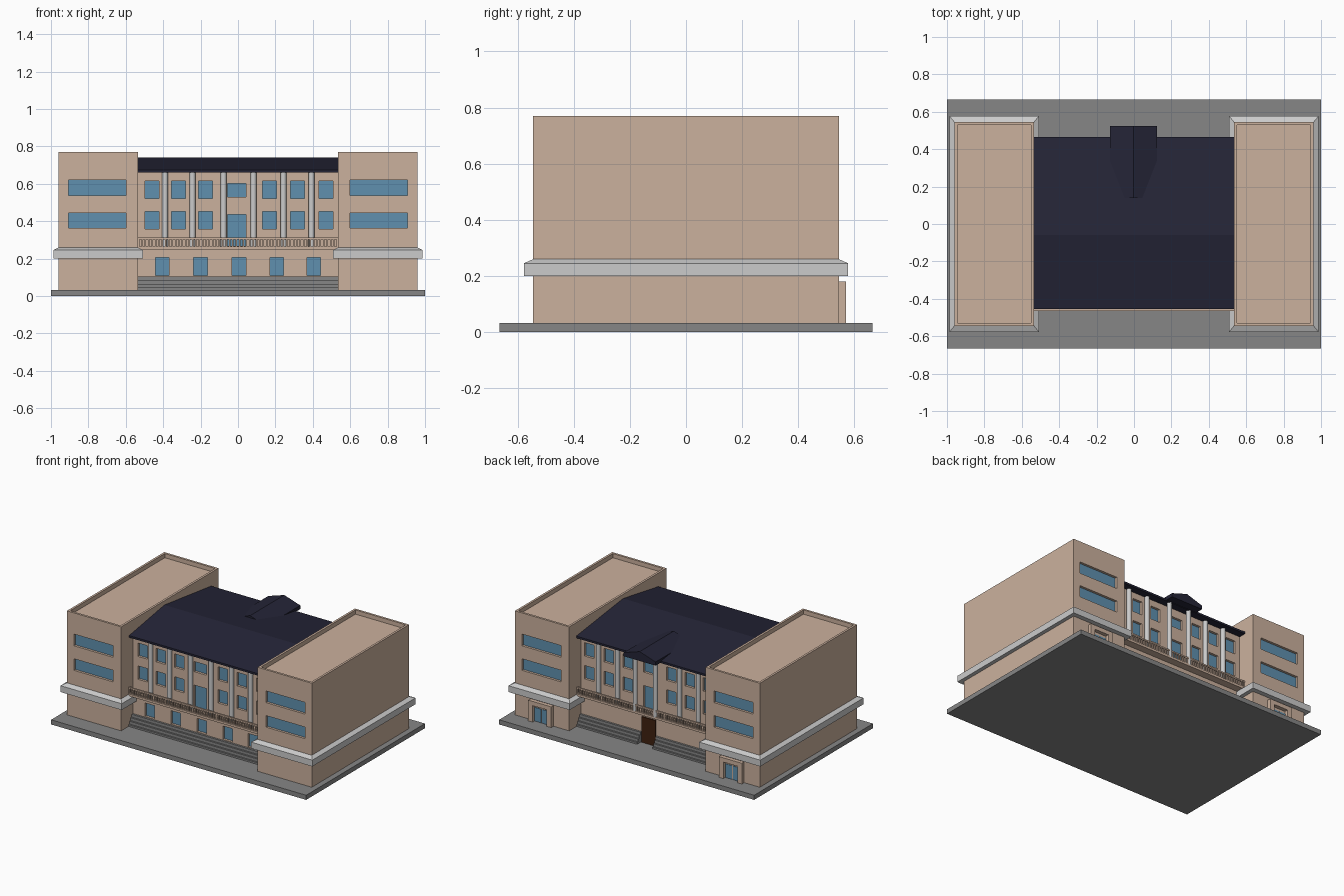
import bpy, bmesh
from mathutils import Matrix, Vector

if "Cube" in bpy.data.objects:
    bpy.data.objects.remove(bpy.data.objects["Cube"])


def material(name, rgb):
    m = bpy.data.materials.new(name)
    m.diffuse_color = (*rgb, 1)
    m.use_nodes = True
    m.node_tree.nodes["Principled BSDF"].inputs["Base Color"].default_value = m.diffuse_color
    return m


TAN = material("tan_plaster", (0.60, 0.44, 0.34))
BLUE = material("blue_glass", (0.115, 0.28, 0.43))
NAVY = material("navy_roof", (0.018, 0.018, 0.038))
PAVE = material("paving", (0.24, 0.24, 0.24))
BROWN = material("brown_door", (0.05, 0.015, 0.005))


def finish(name, bm, mat=None):
    bmesh.ops.recalc_face_normals(bm, faces=bm.faces[:])
    me = bpy.data.meshes.new(name)
    bm.to_mesh(me)
    bm.free()
    ob = bpy.data.objects.new(name, me)
    bpy.context.collection.objects.link(ob)
    if mat:
        me.materials.append(mat)
    return ob


def boxes(name, bounds, mat=None):
    """One object from boxes given as (x0, x1, y0, y1, z0, z1)."""
    bm = bmesh.new()
    for x0, x1, y0, y1, z0, z1 in bounds:
        c = Vector((x0 + x1, y0 + y1, z0 + z1)) / 2
        size = Matrix.Diagonal((abs(x1 - x0), abs(y1 - y0), abs(z1 - z0), 1))
        bmesh.ops.create_cube(bm, size=1, matrix=Matrix.Translation(c) @ size)
    return finish(name, bm, mat)


def extrude_profile(name, pts, vec, mat=None):
    bm = bmesh.new()
    f = bm.faces.new([bm.verts.new(p) for p in pts])
    r = bmesh.ops.extrude_face_region(bm, geom=[f], use_keep_orig=True)
    moved = [v for v in r["geom"] if isinstance(v, bmesh.types.BMVert)]
    bmesh.ops.translate(bm, verts=moved, vec=vec)
    return finish(name, bm, mat)


def smooth(ob):
    bpy.ops.object.select_all(action='DESELECT')
    ob.select_set(True)
    bpy.context.view_layer.objects.active = ob
    bpy.ops.object.shade_smooth_by_angle(angle=0.7)


def cut_windows(wall, openings, depth, name):
    """Openings: (x centre, width, z0, z1, wall y). Recess them and add glass."""
    cuts, panes = [], []
    for x, w, z0, z1, y in openings:
        s = 1 if y > 0 else -1
        cuts.append((x - w / 2, x + w / 2, y - s * depth, y + s * 0.03, z0, z1))
        panes.append((x - w / 2, x + w / 2, y - s * (depth + 0.004), y - s * (depth - 0.003), z0, z1))
    cutter = boxes("cutter", cuts)
    cutter.hide_render = True
    mod = wall.modifiers.new("openings", 'BOOLEAN')
    mod.operation, mod.object, mod.solver = 'DIFFERENCE', cutter, 'EXACT'
    bpy.context.view_layer.objects.active = wall
    bpy.ops.object.modifier_apply(modifier=mod.name)
    bpy.data.objects.remove(cutter)
    boxes(name, panes, BLUE)


# Paved base
boxes("base", [(-1, 1, -0.665, 0.665, 0, 0.033)], PAVE)

# Side wings with sunken flat roofs, window strips, stone band and rear doors
WX, WY = 0.7475, 0.545
for s, side in ((-1, "left"), (1, "right")):
    cx = s * WX
    wing = boxes(side + "_wing", [(cx - 0.2125, cx + 0.2125, -WY, WY, 0.01, 0.77)], TAN)
    bm = bmesh.new()
    bm.from_mesh(wing.data)
    top = max(bm.faces, key=lambda f: f.calc_center_median().z)
    bmesh.ops.inset_individual(bm, faces=[top], thickness=0.022)
    r = bmesh.ops.extrude_face_region(bm, geom=[top])
    bmesh.ops.translate(bm, vec=(0, 0, -0.03),
                        verts=[v for v in r["geom"] if isinstance(v, bmesh.types.BMVert)])
    if top.is_valid:
        bmesh.ops.delete(bm, geom=[top], context='FACES_ONLY')
    bm.to_mesh(wing.data)
    bm.free()
    strips = [(s * 0.753, 0.306, z0, z1, y) for y in (-WY, WY)
              for z0, z1 in ((0.363, 0.445), (0.537, 0.62))]
    cut_windows(wing, strips, 0.02, side + "_wing_glass")

    # band: rectangular rings with a bevelled top
    bm = bmesh.new()
    rings = []
    for hx, hy, z in ((0.24, 0.578, 0.2), (0.24, 0.578, 0.245), (0.212, 0.544, 0.26)):
        rings.append([bm.verts.new((cx + a * hx, b * hy, z))
                      for a, b in ((-1, -1), (1, -1), (1, 1), (-1, 1))])
    for lo, hi in zip(rings, rings[1:]):
        for i in range(4):
            j = (i + 1) % 4
            bm.faces.new((lo[i], lo[j], hi[j], hi[i]))
    bm.faces.new(rings[0])
    bm.faces.new(rings[-1])
    finish(side + "_stone_band", bm)

    # rear door surround
    boxes(side + "_door_surround", [
        (cx - 0.09, cx - 0.055, WY - 0.01, 0.571, 0.03, 0.15),
        (cx + 0.055, cx + 0.09, WY - 0.01, 0.571, 0.03, 0.15),
        (cx - 0.09, cx + 0.09, WY - 0.01, 0.571, 0.15, 0.18)], TAN)
    boxes(side + "_door_glass", [(cx - 0.055, cx - 0.004, WY - 0.01, WY + 0.004, 0.033, 0.13),
                                 (cx + 0.004, cx + 0.055, WY - 0.01, WY + 0.004, 0.033, 0.13)], BLUE)

# Central block with windows on front and back
HX, HY = 0.536, 0.412
block = boxes("central_block", [(-HX, HX, -HY, HY, 0.01, 0.668)], TAN)
openings = [(x, 0.074, 0.11, 0.205, -HY) for x in (-0.405, -0.2, 0.005, 0.207, 0.405)]
for y in (-HY, HY):
    for x in (-0.46, -0.318, -0.173, 0.168, 0.318, 0.471):
        openings += [(x, 0.074, 0.358, 0.453, y), (x, 0.074, 0.52, 0.615, y)]
    openings += [(-0.006, 0.098, 0.268, 0.435, y), (-0.006, 0.098, 0.53, 0.602, y)]
cut_windows(block, openings, 0.02, "central_glass")

# Columns, balconies, railings and steps on both long sides
for s, side in ((-1, "front"), (1, "rear")):
    bm = bmesh.new()
    for x in (-0.39, -0.243, -0.077, 0.083, 0.243, 0.393):
        y = s * (0.45 if s > 0 and abs(x) < 0.1 else HY + 0.008)
        bmesh.ops.create_cone(bm, cap_ends=True, segments=16, radius1=0.016, radius2=0.016,
                              depth=0.41, matrix=Matrix.Translation((x, y, 0.465)))
    smooth(finish(side + "_columns", bm))
    boxes(side + "_balcony", [(-HX, HX, s * 0.40, s * 0.465, 0.25, 0.266)], TAN)
    rail = [(-HX, HX, s * 0.452, s * 0.464, 0.302, 0.312)]
    for i in range(60):
        x = -0.531 + i * 0.018
        rail.append((x - 0.004, x + 0.004, s * 0.454, s * 0.462, 0.262, 0.304))
    boxes(side + "_railing", rail, TAN)
    spans = [(-HX, HX)] if s < 0 else [(-HX, -0.06), (0.06, HX)]
    boxes(side + "_steps", [(a, b, s * 0.40, s * (0.462 - 0.012 * i), 0.03, 0.045 + 0.02 * i)
                            for i in range(4) for a, b in spans], PAVE)

# Brown rear door
boxes("rear_door", [(-0.055, 0.055, 0.40, 0.42, 0.033, 0.215)], BROWN)

# Gabled main roof
extrude_profile("main_roof", [(-HX, y, z) for y, z in (
    (-0.455, 0.66), (-0.455, 0.674), (-0.06, 0.74), (0.465, 0.674), (0.465, 0.66))],
    (2 * HX, 0, 0), NAVY)

# Rear pediment roof running into the main slope
extrude_profile("rear_pediment", [(x, 0.14, z) for x, z in (
    (-0.128, 0.664), (-0.128, 0.69), (-0.003, 0.73), (0.122, 0.69), (0.122, 0.664))],
    (0, 0.383, 0), NAVY)
